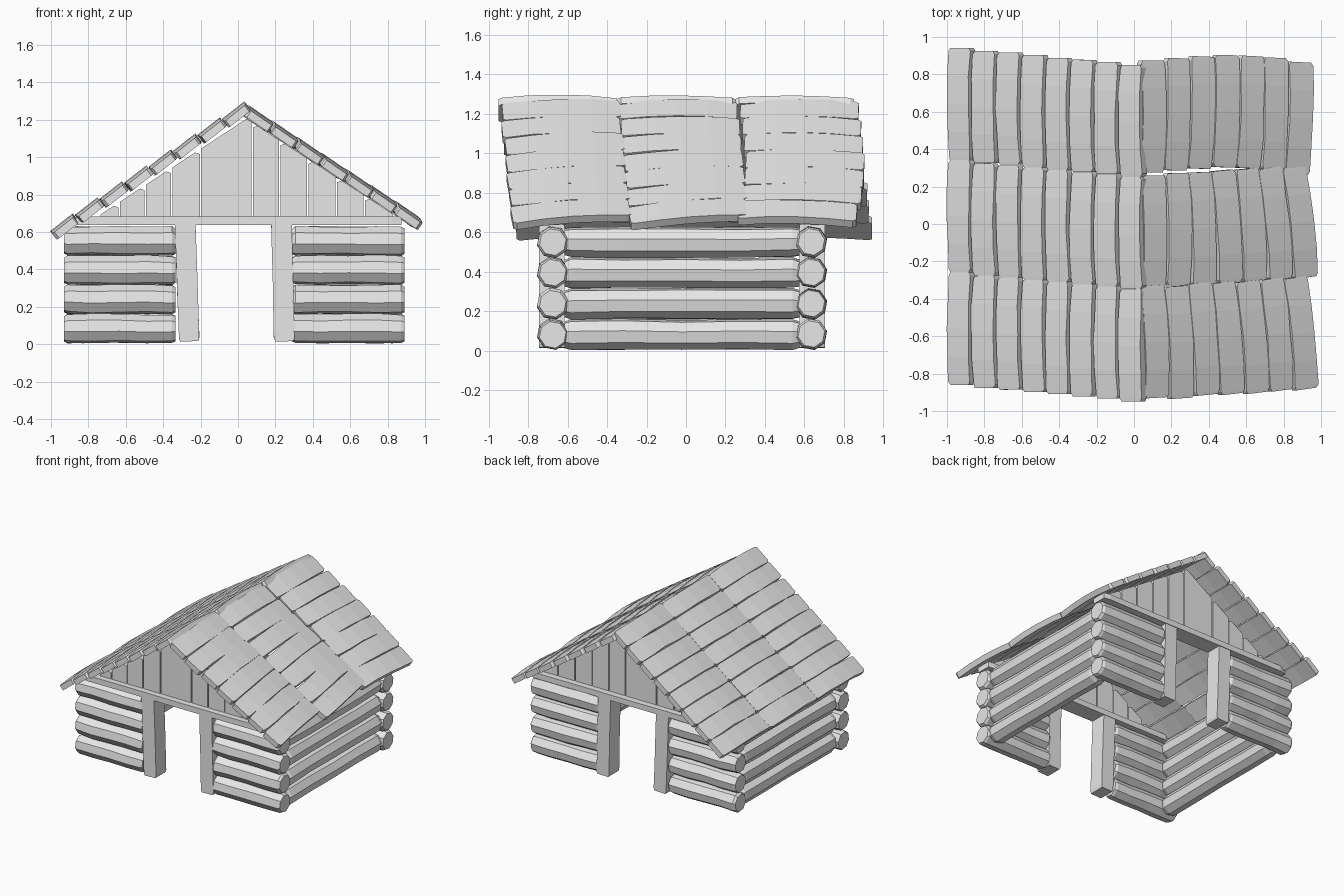
import bpy, bmesh, math, random
from mathutils import Matrix, Vector

random.seed(4)
old = bpy.data.objects.get("Cube")
if old:
    bpy.data.objects.remove(old, do_unlink=True)

GREY = (0.8, 0.8, 0.8, 1)
wood = bpy.data.materials.new("plain_grey_wood")
wood.use_nodes = True
wood.diffuse_color = GREY
wood.node_tree.nodes["Principled BSDF"].inputs["Base Color"].default_value = GREY


def loft(name, matrix, rings):
    """Skin a list of matching rings and cap both ends."""
    bm = bmesh.new()
    loops = [[bm.verts.new(matrix @ Vector(p)) for p in ring] for ring in rings]
    n = len(loops[0])
    for a, b in zip(loops, loops[1:]):
        for i in range(n):
            j = (i + 1) % n
            bm.faces.new((a[i], a[j], b[j], b[i]))
    bm.faces.new(loops[0])
    bm.faces.new(loops[-1])
    bmesh.ops.recalc_face_normals(bm, faces=bm.faces)
    mesh = bpy.data.meshes.new(name)
    bm.to_mesh(mesh)
    bm.free()
    mesh.materials.append(wood)
    obj = bpy.data.objects.new(name, mesh)
    bpy.context.collection.objects.link(obj)
    return obj


def jitter(amount):
    return random.uniform(-amount, amount)


STATIONS = (0, 0.03, 0.25, 0.5, 0.75, 0.97, 1)


def plank(name, matrix, length, width, thick, bend=0.0, rough=0.004):
    """Hewn board along local y, with clipped corners and a gentle hump."""
    rings = []
    for t in STATIONS:
        end = t in (0, 1)
        w = width / 2 * (0.86 if end else 1)
        l, r = -w + jitter(rough), w + jitter(rough)
        z = bend * (4 * t * (1 - t) - 0.5)
        h = thick / 2
        y = (t - 0.5) * length
        rings.append([(l, y, z - h), (r, y, z - h), (r, y, z + h), (l, y, z + h)])
    return loft(name, matrix, rings)


def log(name, matrix, length, radius=0.079):
    """Eight-sided log along local y with softened ends."""
    rings = []
    turn = math.radians(12)
    for t in STATIONS:
        end = t in (0, 1)
        r = radius * (0.87 if end else 1) + (0 if end else jitter(0.003))
        dz = jitter(0.003)
        y = (t - 0.5) * length
        rings.append([(r * math.cos(turn + k * math.pi / 4), y,
                       r * math.sin(turn + k * math.pi / 4) + dz) for k in range(8)])
    return loft(name, matrix, rings)


def place(x, y, z, axis="Y", angle=0.0):
    return Matrix.Translation((x, y, z)) @ Matrix.Rotation(math.radians(angle), 4, axis)


# Log walls
for level in range(4):
    z = 0.083 + 0.156 * level
    for side, y in (("front", -0.675), ("back", 0.635)):
        log(f"{side}_right_log", place(-0.632, y, z, "Z", 90), 0.595)
        log(f"{side}_left_log", place(0.59, y, z, "Z", 90), 0.6)
    for side, x in (("right", -0.845), ("left", 0.81)):
        log(f"{side}_wall_log", place(x, -0.02, z), 1.19)

# Roof undersides, used to trim the gable boards
def roof_under(x):
    return min(0.52 + 0.655 * (x + 1), 1.16 - 0.65 * (x - 0.115))


PEAK = 0.045
EDGES = (-0.74, -0.635, -0.495, -0.355, -0.2, 0.075, 0.222, 0.372, 0.525, 0.675, 0.83)


def gable_board(name, x0, x1, y):
    x0, x1 = x0 + 0.004, x1 - 0.004
    base, cut = 0.672, 0.025
    outline = [(x0, base), (x1, base)]
    if x1 > PEAK:
        outline.append((x1, roof_under(x1)))
    else:
        outline += [(x1, roof_under(x1) - cut), (x1 - cut, roof_under(x1 - cut))]
    if x0 < PEAK < x1:
        outline.append((PEAK, roof_under(PEAK)))
    if x0 < PEAK:
        outline.append((x0, roof_under(x0)))
    else:
        outline += [(x0 + cut, roof_under(x0 + cut)), (x0, roof_under(x0) - cut)]
    loft(name, Matrix(), [[(x, y + d, z) for x, z in outline] for d in (-0.02, 0.02)])


# Door posts, lintels and gable boards at both ends
for side, y in (("front", -0.68), ("back", 0.64)):
    for hand, x, lean in (("right", -0.272, -2), ("left", 0.24, -1.3)):
        m = place(x, y, 0.335, "Y", lean) @ Matrix.Rotation(math.pi / 2, 4, "X")
        plank(f"{side}_{hand}_door_post", m, 0.64, 0.11, 0.13, rough=0.001)
    plank(f"{side}_lintel", place(0.005, y, 0.66, "Z", 90), 1.74, 0.135, 0.045)
    for x0, x1 in zip(EDGES, EDGES[1:]):
        gable_board(f"{side}_gable_board", x0, x1, y)


def roof_plank(name, x, y, z, tilt, lean, width):
    m = place(x, y, z, "Y", tilt) @ Matrix.Rotation(math.radians(lean), 4, "Z")
    plank(name, m @ Matrix.Translation((0, 0, -0.021)), 0.6, width, 0.042, bend=0.018)


# Right roof slope: stepped boards, each tilted steeper than the slope
for row in range(3):
    for i in range(8):
        roof_plank("right_roof_plank", -0.938 + 0.131 * i,
                   -0.56 + 0.6 * row - 0.0125 * i + jitter(0.004),
                   0.645 + 0.0855 * i, -38, jitter(0.5), 0.146)

# Left roof slope: flatter boards that fan out towards the eave
for row, (start, lean0, lean1) in enumerate(((0.118, 3, 7), (0.112, 0, 8), (0.107, -1, -2.5))):
    for i in range(7):
        f = i / 6
        drift = 0.05 * f if row < 2 else 0.03 * math.sin(math.pi * f)
        roof_plank("left_roof_plank", start + 0.1305 * i,
                   (-0.635, -0.035, 0.57)[row] + drift + jitter(0.006),
                   1.225 - 0.085 * i, 34.5, lean0 + (lean1 - lean0) * f + jitter(0.7), 0.15)
